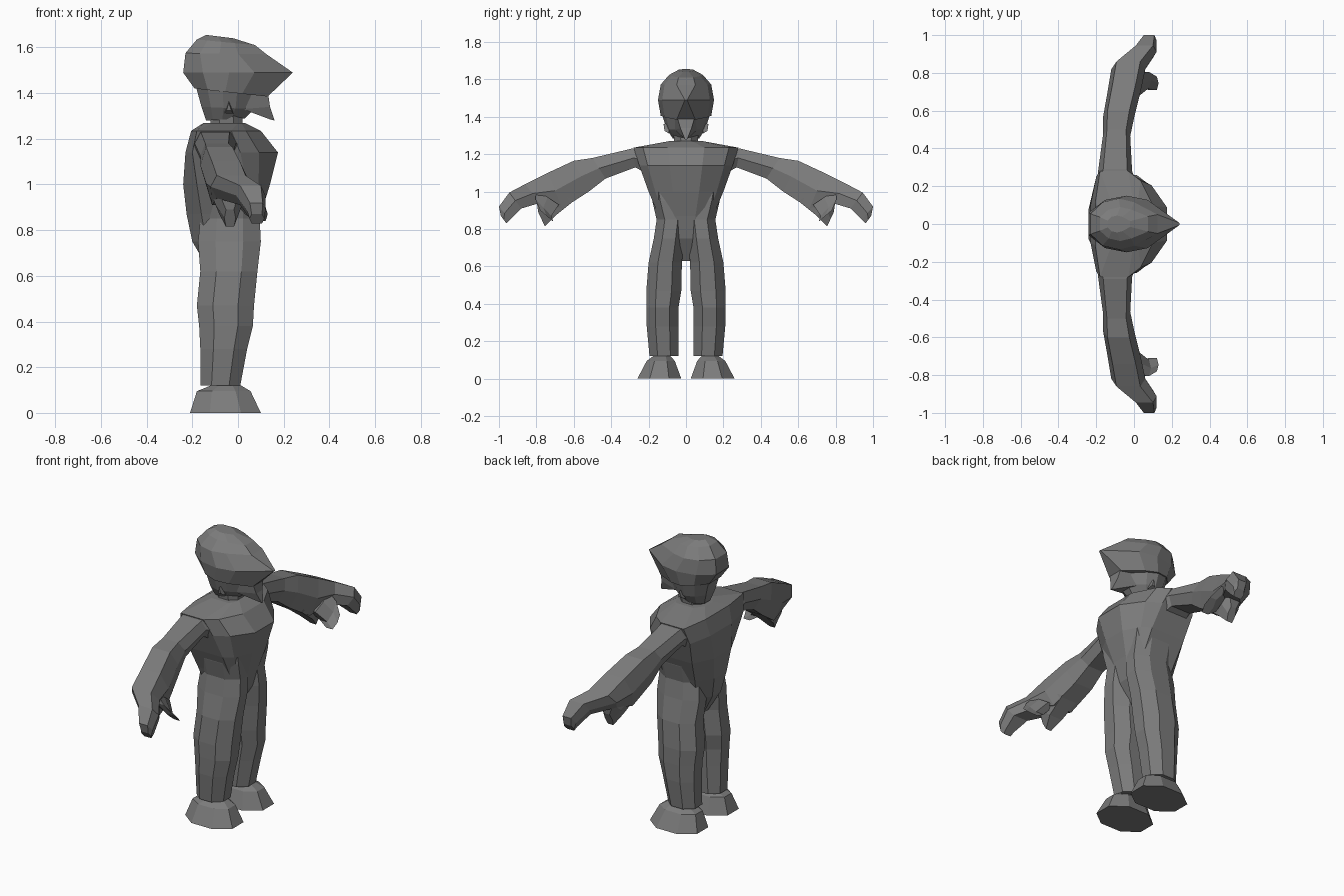
import bpy, bmesh
from mathutils import Vector

cube = bpy.data.objects.get("Cube")
if cube:
    bpy.data.objects.remove(cube, do_unlink=True)

GREY = (0.2, 0.2, 0.2, 1)
grey = bpy.data.materials.new("plain_grey")
grey.use_nodes = True
grey.diffuse_color = GREY
grey.node_tree.nodes["Principled BSDF"].inputs["Base Color"].default_value = GREY


def finish(name, bm):
    bmesh.ops.recalc_face_normals(bm, faces=bm.faces)
    mesh = bpy.data.meshes.new(name)
    bm.to_mesh(mesh)
    bm.free()
    mesh.materials.append(grey)
    obj = bpy.data.objects.new(name, mesh)
    bpy.context.collection.objects.link(obj)
    return obj


def loft(name, rings):
    """Skin a stack of equal-sized rings and cap both ends."""
    bm = bmesh.new()
    loops = [[bm.verts.new(p) for p in ring] for ring in rings]
    n = len(loops[0])
    for a, b in zip(loops, loops[1:]):
        for i in range(n):
            j = (i + 1) % n
            bm.faces.new((a[i], a[j], b[j], b[i]))
    bm.faces.new(loops[0])
    bm.faces.new(loops[-1])
    return finish(name, bm)


def pair(name, rings):
    """One loft on each side of the body."""
    for side, label in ((1, "left_"), (-1, "right_")):
        loft(label + name, [[(x, side * y, z) for x, y, z in r] for r in rings])


def symmetric(half):
    return half + [(x, -y, z) for x, y, z in reversed(half)]


def torso_ring(z, w, back, side_back, side_front, front):
    return symmetric([(back, w * .4, z), (side_back, w, z), (side_front, w, z),
                      ((side_front + front) / 2, w * .82, z), (front, w * .35, z)])


def head_ring(z_back, z_front, w, back, front, tip):
    """Ring sloping from back to front; tip is the half width at the front."""
    length = front - back
    spots = ((0, w * .4), (.18, w * .85), (.42, w), (.65, w * .85), (1, tip))
    return symmetric([(back + t * length, y, z_back + t * (z_front - z_back))
                      for t, y in spots])


def limb_ring(top, bottom, x0, x1):
    """Six-sided section between an upper and a lower (y, z) point."""
    spots = ((.15, 0), (.85, 0), (1, .5), (.85, 1), (.15, 1), (0, .5))
    t, b = Vector(top), Vector(bottom)
    return [(x0 + u * (x1 - x0), *t.lerp(b, v)) for u, v in spots]


def flat_ring(z, x0, x1, y0, y1, corner=.28):
    """Eight-sided horizontal section."""
    c, d = corner, 1 - corner
    spots = ((c, 0), (d, 0), (1, c), (1, d), (d, 1), (c, 1), (0, d), (0, c))
    return [(x0 + u * (x1 - x0), y0 + v * (y1 - y0), z) for u, v in spots]


# Torso, narrowing to a back ridge and a pelvis between the legs
loft("torso", [torso_ring(*r) for r in (
    (.63, .05, -.13, -.11, -.02, 0),
    (.75, .10, -.20, -.14, .03, .07),
    (.87, .145, -.225, -.16, .05, .10),
    (1.0, .20, -.24, -.18, .04, .14),
    (1.14, .25, -.23, -.20, .01, .175),
    (1.235, .28, -.205, -.18, -.03, .10),
    (1.27, .09, -.15, -.11, .0, .03))])

# Neck and lower face
loft("neck", [flat_ring(1.24, -.12, .02, -.06, .06),
              flat_ring(1.34, -.12, .02, -.07, .07)])
loft("lower_face", [head_ring(*r) for r in (
    (1.28, 1.29, .07, -.14, .03, .02),
    (1.34, 1.33, .105, -.16, .07, .03),
    (1.45, 1.42, .135, -.19, .10, .04))])
loft("pointed_chin", [symmetric(r) for r in (
    [(.0, .07, 1.41), (.13, .05, 1.41)],
    [(.02, .06, 1.33), (.14, .03, 1.34)],
    [(.14, .01, 1.285), (.16, .006, 1.28)])])

# Cap with a pointed peak
loft("cap", [head_ring(*r) for r in (
    (1.42, 1.385, .135, -.19, .13, .05),
    (1.49, 1.49, .15, -.24, .24, .006),
    (1.575, 1.57, .135, -.23, .125, .05),
    (1.635, 1.61, .09, -.18, .075, .04),
    (1.655, 1.64, .045, -.14, -.02, .015))])

# Ears
pair("ear", [[(-.06, .09, 1.31), (-.02, .09, 1.31), (-.04, .09, 1.37)],
             [(-.05, .115, 1.325), (-.03, .115, 1.325), (-.04, .12, 1.36)]])

# Arms ending in a bent hand
pair("arm", [limb_ring(*r) for r in (
    ((.2, 1.235), (.2, 1.09), -.20, .02),
    ((.29, 1.23), (.27, 1.13), -.19, -.01),
    ((.5, 1.18), (.43, 1.07), -.165, -.02),
    ((.6, 1.165), (.52, 1.0), -.165, .0),
    ((.74, 1.10), (.66, .91), -.14, .035),
    ((.86, 1.04), (.78, .94), -.12, .06),
    ((.945, .995), (.88, .91), -.01, .12),
    ((1.0, .92), (.94, .85), .04, .12),
    ((.99, .87), (.96, .83), .05, .115))])
pair("thumb", [limb_ring(*r) for r in (
    ((.80, 1.01), (.68, .93), -.03, .04),
    ((.805, .96), (.72, .87), .02, .09),
    ((.78, .90), (.71, .84), .07, .13))])
pair("lower_finger", [limb_ring(*r) for r in (
    ((.74, 1.03), (.60, .95), -.13, .02),
    ((.80, .96), (.70, .87), -.10, .02),
    ((.79, .89), (.755, .815), -.06, -.01))])

# Legs, running up into the sides of the waist
pair("leg", [flat_ring(*r) for r in (
    (1.05, -.16, .10, .06, .19),
    (.95, -.17, .10, .03, .18),
    (.85, -.165, .095, .0, .157),
    (.75, -.175, .10, .01, .172),
    (.62, -.165, .085, .022, .20),
    (.47, -.18, .07, .025, .212),
    (.38, -.17, .065, .04, .212),
    (.28, -.165, .04, .04, .21),
    (.12, -.165, .01, .04, .195))])

# Feet with flat soles
pair("foot", [flat_ring(*r) for r in (
    (0, -.21, .10, .025, .26),
    (.095, -.18, .055, .06, .21),
    (.14, -.07, -.02, .10, .15))])
